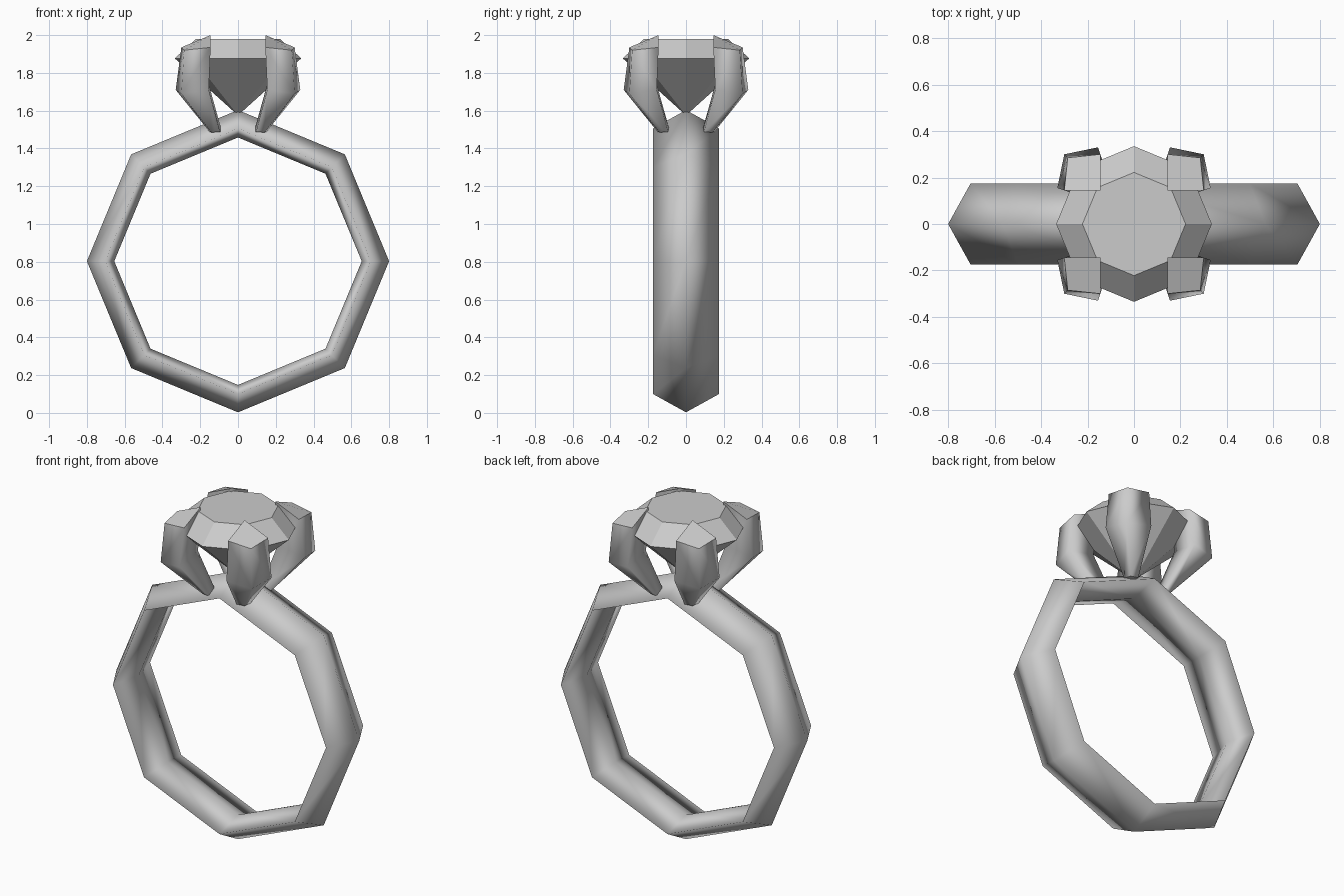
import bpy, bmesh
from math import sin, cos, pi

if "Cube" in bpy.data.objects:
    bpy.data.objects.remove(bpy.data.objects["Cube"])


def finish(bm, name, smooth):
    """Turn a bmesh into a named object."""
    bmesh.ops.recalc_face_normals(bm, faces=bm.faces)
    me = bpy.data.meshes.new(name)
    bm.to_mesh(me)
    bm.free()
    ob = bpy.data.objects.new(name, me)
    bpy.context.collection.objects.link(ob)
    for p in me.polygons:
        p.use_smooth = smooth
    return ob


def bridge(bm, a, b):
    """Join two vertex loops of equal length with quads."""
    n = len(a)
    for i in range(n):
        j = (i + 1) % n
        bm.faces.new((a[i], a[j], b[j], b[i]))


# Band: diamond section swept round an octagon
section = [(0.80, 0), (0.703, 0.175), (0.655, 0), (0.703, -0.175)]
bm = bmesh.new()
rings = []
for k in range(8):
    t = k * pi / 4
    rings.append([bm.verts.new((r * cos(t), y, 0.803 + r * sin(t))) for r, y in section])
for k in range(8):
    bridge(bm, rings[k], rings[(k + 1) % 8])
finish(bm, "band", True)

# Gemstone: octagonal table, crown, and pointed pavilion
bm = bmesh.new()


def octagon(r, z):
    return [bm.verts.new((r * cos(k * pi / 4), r * sin(k * pi / 4), z)) for k in range(8)]


table, girdle = octagon(0.222, 1.98), octagon(0.335, 1.877)
culet = bm.verts.new((0, 0, 1.575))
bm.faces.new(table)
bridge(bm, table, girdle)
for k in range(8):
    bm.faces.new((girdle[k], girdle[(k + 1) % 8], culet))
finish(bm, "gemstone", False)

# Prongs: diamond-section claws, each ring = outer, side, inner, side
# (outer, outer z, side far, side near, side z, inner, inner z)
levels = [(0.14, 1.485, 0.150, 0.095, 1.487, 0.085, 1.49),
          (0.30, 1.69, 0.33, 0.155, 1.71, 0.155, 1.74),
          (0.285, 1.92, 0.30, 0.145, 1.935, 0.145, 2.0)]
for sx, xname in ((1, "right"), (-1, "left")):
    for sy, yname in ((1, "back"), (-1, "front")):
        bm = bmesh.new()
        loops = []
        for o, oz, f, n, sz, i, iz in levels:
            pts = [(o, o, oz), (n, f, sz), (i, i, iz), (f, n, sz)]
            loops.append([bm.verts.new((sx * x, sy * y, z)) for x, y, z in pts])
        bridge(bm, loops[0], loops[1])
        bridge(bm, loops[1], loops[2])
        caps = [bm.faces.new(loops[0]), bm.faces.new(loops[2])]
        bm.faces.index_update()
        cap_ids = [c.index for c in caps]
        ob = finish(bm, f"{yname}_{xname}_prong", True)
        for c in cap_ids:
            ob.data.polygons[c].use_smooth = False
